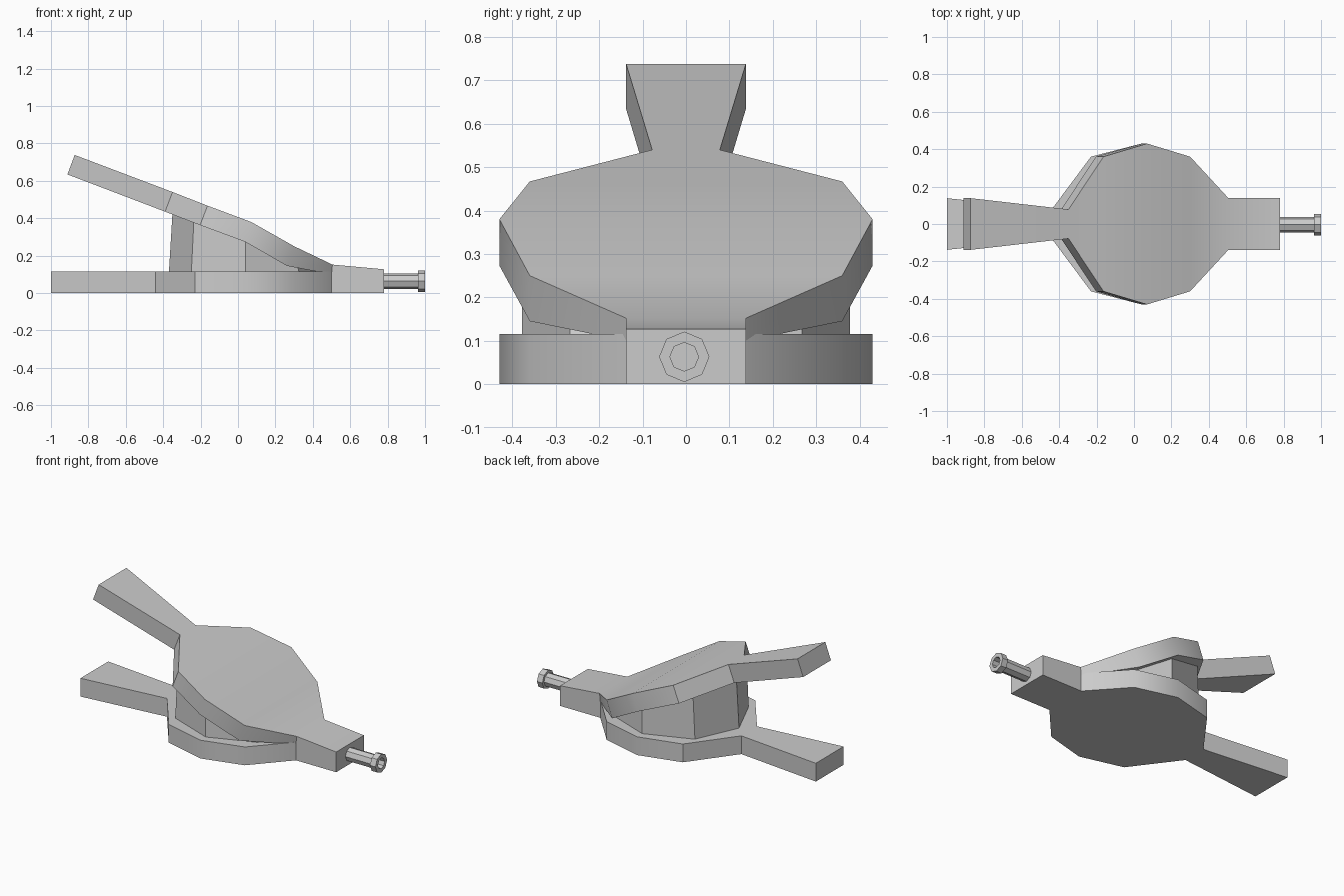
import bpy, bmesh
from math import cos, sin, pi, radians

if "Cube" in bpy.data.objects:
    bpy.data.objects.remove(bpy.data.objects["Cube"])


def finish(name, bm, smooth=None):
    bmesh.ops.recalc_face_normals(bm, faces=bm.faces)
    mesh = bpy.data.meshes.new(name)
    bm.to_mesh(mesh)
    bm.free()
    ob = bpy.data.objects.new(name, mesh)
    bpy.context.collection.objects.link(ob)
    if smooth:
        bpy.ops.object.select_all(action='DESELECT')
        ob.select_set(True)
        bpy.context.view_layer.objects.active = ob
        bpy.ops.object.shade_smooth_by_angle(angle=radians(smooth))
    return ob


def loft(name, rings, smooth=None, closed=False):
    """Skin a list of equal-length rings; cap the ends or join them up."""
    bm = bmesh.new()
    vr = [[bm.verts.new(p) for p in r] for r in rings]
    n = len(rings[0])
    pairs = list(zip(vr, vr[1:])) + ([(vr[-1], vr[0])] if closed else [])
    for a, b in pairs:
        for i in range(n):
            j = (i + 1) % n
            bm.faces.new((a[i], a[j], b[j], b[i]))
    if not closed:
        bm.faces.new(vr[0])
        bm.faces.new(vr[-1])
    return finish(name, bm, smooth)


def board(name, stations):
    """Paddle from stations of (half width, top x, top z, bottom x, bottom z)."""
    rings = [[(tx, -w, tz), (tx, w, tz), (bx, w, bz), (bx, -w, bz)]
             for w, tx, tz, bx, bz in stations]
    return loft(name, rings, 36)


# Flat lower paddle with handle and nozzle block
lower = [(-1, .138), (-.44, .078), (-.23, .36), (.04, .43),
         (.30, .36), (.50, .138), (.78, .138)]
board("lower_board", [(w, x, .115, x, 0) for x, w in lower])

# Raised upper paddle, bent down towards the nozzle
upper = [(.138, -.873, .738, -.912, .634),
         (.078, -.35, .54, -.39, .435),
         (.36, -.163, .467, -.203, .363),
         (.43, .07, .38, .04, .273),
         (.36, .30, .25, .262, .145),
         (.138, .505, .152, .50, .10),
         (.138, .78, .127, .78, .115)]
board("upper_board", upper)


# Eight-sided leather bag between the paddles
def underside(x):
    for a, b in zip(upper, upper[1:]):
        if a[3] <= x <= b[3]:
            return a[4] + (b[4] - a[4]) * (x - a[3]) / (b[3] - a[3])


bag_low, bag_top = [], []
for i in range(8):
    c, s = cos(i * pi / 4), sin(i * pi / 4)
    xt = .04 + .39 * c
    bag_low.append((.04 + .41 * c, .378 * s, .10))
    bag_top.append((xt, .378 * s, underside(xt) + .015))
loft("leather_bag", [bag_low, bag_top])


# Hollow octagonal nozzle with a collar at the tip
def octagon(x, r):
    return [(x, -.004 + r * cos(i * pi / 4), .063 + r * sin(i * pi / 4))
            for i in range(8)]


profile = [(.76, .042), (.962, .042), (.962, .058), (1, .058), (1, .033), (.76, .033)]
loft("nozzle", [octagon(x, r) for x, r in profile], closed=True)
